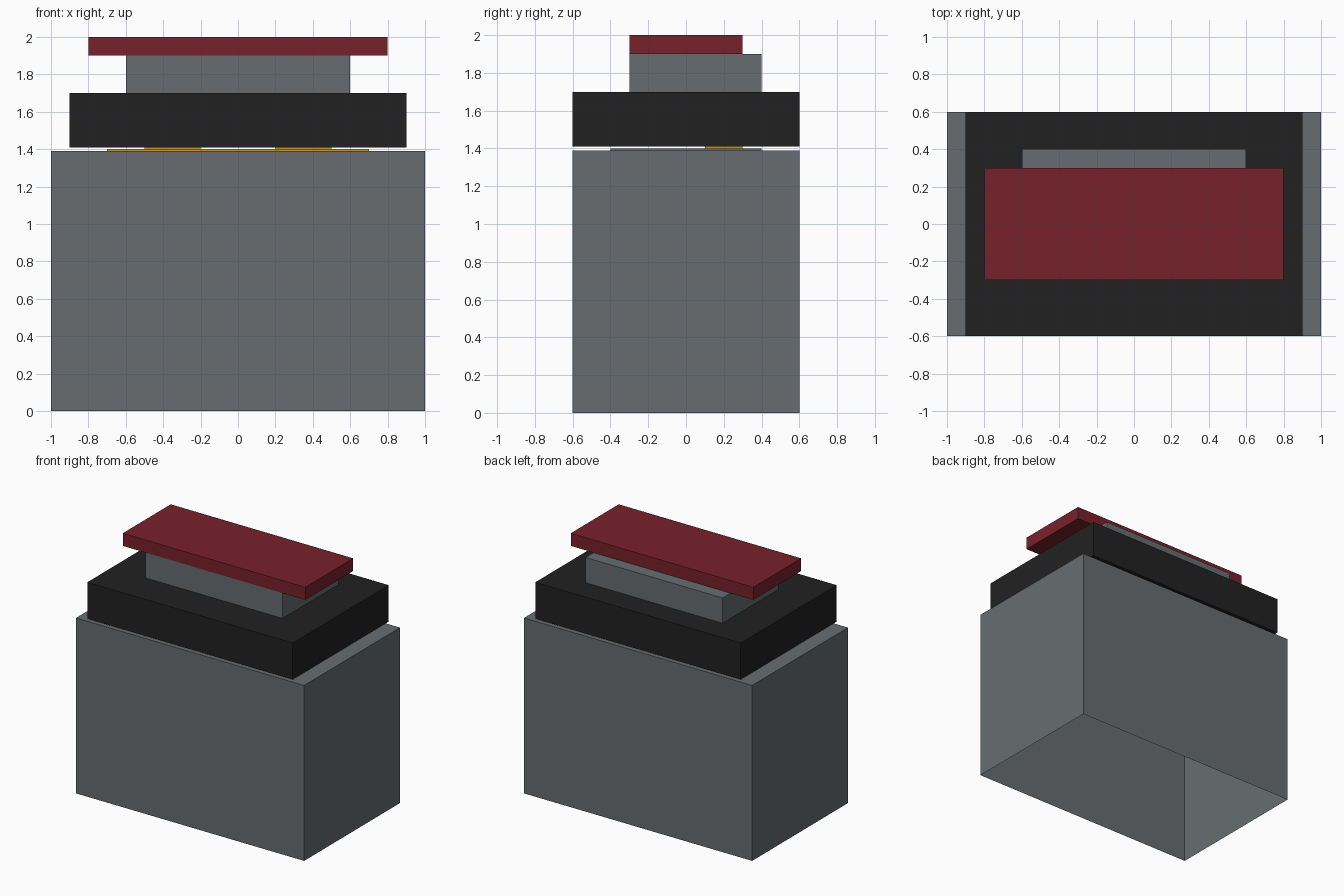
import bpy, bmesh

if "Cube" in bpy.data.objects:
    bpy.data.objects.remove(bpy.data.objects["Cube"])


def material(name, rgb):
    m = bpy.data.materials.new(name)
    m.diffuse_color = (*rgb, 1.0)
    m.use_nodes = True
    m.node_tree.nodes["Principled BSDF"].inputs["Base Color"].default_value = m.diffuse_color
    return m


GREY = material("slate grey", (0.135, 0.152, 0.161))
BLACK = material("soft black", (0.0155, 0.0155, 0.0155))
RED = material("dark red", (0.185, 0.0155, 0.024))
GOLD = material("gold", (0.58, 0.30, 0.03))


def box(name, x, y, z, mats, open_bottom=False):
    """Box from (min, max) ranges; a second material goes on its side ends."""
    bm = bmesh.new()
    bmesh.ops.create_cube(bm, size=1)
    for v in bm.verts:
        v.co = [r[0] if c < 0 else r[1] for c, r in zip(v.co, (x, y, z))]
    bm.normal_update()
    if open_bottom:
        bottom = [f for f in bm.faces if f.normal.z < -0.5]
        bmesh.ops.delete(bm, geom=bottom, context='FACES_ONLY')
    if len(mats) > 1:
        for f in bm.faces:
            f.material_index = int(abs(f.normal.x) > 0.5)
    mesh = bpy.data.meshes.new(name)
    bm.to_mesh(mesh)
    bm.free()
    for m in mats:
        mesh.materials.append(m)
    ob = bpy.data.objects.new(name, mesh)
    bpy.context.collection.objects.link(ob)
    return ob


# Large hollow base, open underneath
box("base", (-1, 1), (-0.6, 0.6), (0, 1.39), [GREY], open_bottom=True)

# Thin spacer plate and two small gold pads in the gap
box("spacer_plate", (-0.7, 0.7), (-0.4, 0.4), (1.39, 1.40), [GOLD, GREY])
for side, x in (("left", (-0.5, -0.2)), ("right", (0.2, 0.5))):
    box(side + "_pad", x, (0.1, 0.3), (1.40, 1.41), [GOLD])

# Stacked upper blocks
box("black_block", (-0.9, 0.9), (-0.6, 0.6), (1.41, 1.70), [BLACK])
box("neck", (-0.6, 0.6), (-0.3, 0.4), (1.70, 1.90), [GREY])
box("red_cap", (-0.8, 0.8), (-0.3, 0.3), (1.90, 2.0), [RED])
